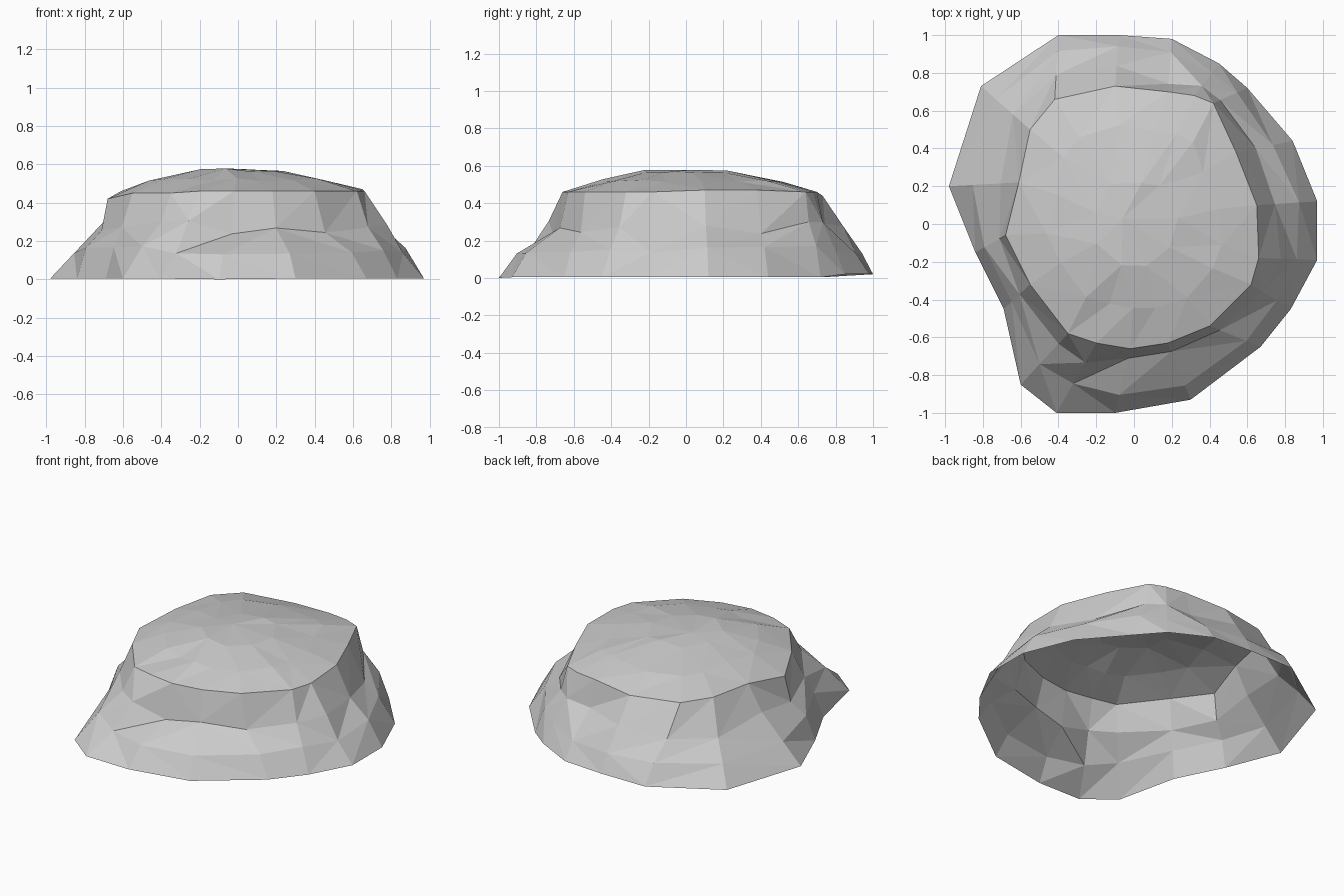
import bpy, bmesh, random

if "Cube" in bpy.data.objects:
    bpy.data.objects.remove(bpy.data.objects["Cube"])

random.seed(4)

# Ground outline, clockwise from the left tip
BASE = [(-.98, .2), (-.81, .73), (-.4, 1), (-.08, 1), (.2, .98), (.45, .85),
        (.6, .72), (.84, .44), (.97, .12), (.97, -.19), (.83, -.45), (.67, -.65),
        (.3, -.93), (-.1, -1), (-.41, -1), (-.6, -.85), (-.69, -.45), (-.84, -.15)]
# Shoulder outline where the steep wall meets the domed cap
SHOULDER = [(-.61, .22, .46), (-.55, .5, .46), (-.42, .66, .45), (-.1, .73, .44),
            (.18, .7, .46), (.32, .68, .46), (.42, .64, .46), (.54, .38, .47),
            (.65, .1, .47), (.66, -.18, .46), (.62, -.32, .46), (.4, -.54, .46),
            (.18, -.63, .46), (-.02, -.66, .46), (-.2, -.63, .46), (-.35, -.58, .45),
            (-.55, -.32, .45), (-.68, -.06, .42)]
# How far the wall has moved inward at the lower and upper ledges
LOW = [.34, .3, .25, .22, .25, .3, .3, .35, .3, .35, .35, .28, .25, .28, .42, .4, .3, .3]
HIGH = [.74, .65, .62, .6, .85, .7, .8, .65, .7, .62, .72, .8, .85, .85, .72, .8, .6, .8]

bm = bmesh.new()
n = len(BASE)


def jitter(amount):
    return random.uniform(-amount, amount)


def wall_ring(fractions, height, wobble):
    ring = []
    for (bx, by), (sx, sy, sz), f in zip(BASE, SHOULDER, fractions):
        ring.append(bm.verts.new((bx + (sx - bx) * f, by + (sy - by) * f,
                                  height + jitter(wobble))))
    return ring


def cap_ring(scale, height, step):
    return [bm.verts.new((x * scale + jitter(.02), y * scale + jitter(.02),
                          height + jitter(.008))) for x, y, z in SHOULDER[::step]]


# Wall and cap rings
base = [bm.verts.new((x, y, .02 if y > .8 else .004)) for x, y in BASE]
base[13].co.z = 0
low = wall_ring(LOW, .15, .025)
high = wall_ring(HIGH, .27, .04)
shoulder = [bm.verts.new(p) for p in SHOULDER]
upper = cap_ring(.7, .52, 1)
crown = cap_ring(.33, .57, 2)
peak = bm.verts.new((-.06, .03, .578))

# Triangulated bands with irregular diagonals
rings = [base, low, high, shoulder, upper]
for a, b in zip(rings, rings[1:]):
    for i in range(n):
        j = (i + 1) % n
        if random.random() < .5:
            faces = (a[i], b[i], b[j]), (a[i], b[j], a[j])
        else:
            faces = (a[i], b[i], a[j]), (a[j], b[i], b[j])
        for f in faces:
            bm.faces.new(f)

# Cap closes with half as many crown points and a peak
for k in range(n // 2):
    i, c, d = 2 * k, crown[k], crown[(k + 1) % (n // 2)]
    bm.faces.new((upper[i], c, upper[i + 1]))
    bm.faces.new((upper[i + 1], c, d))
    bm.faces.new((upper[i + 1], d, upper[(i + 2) % n]))
    bm.faces.new((c, peak, d))

bm.normal_update()
mesh = bpy.data.meshes.new("rock_shell")
bm.to_mesh(mesh)
bm.free()
rock = bpy.data.objects.new("rock_shell", mesh)
bpy.context.collection.objects.link(rock)
